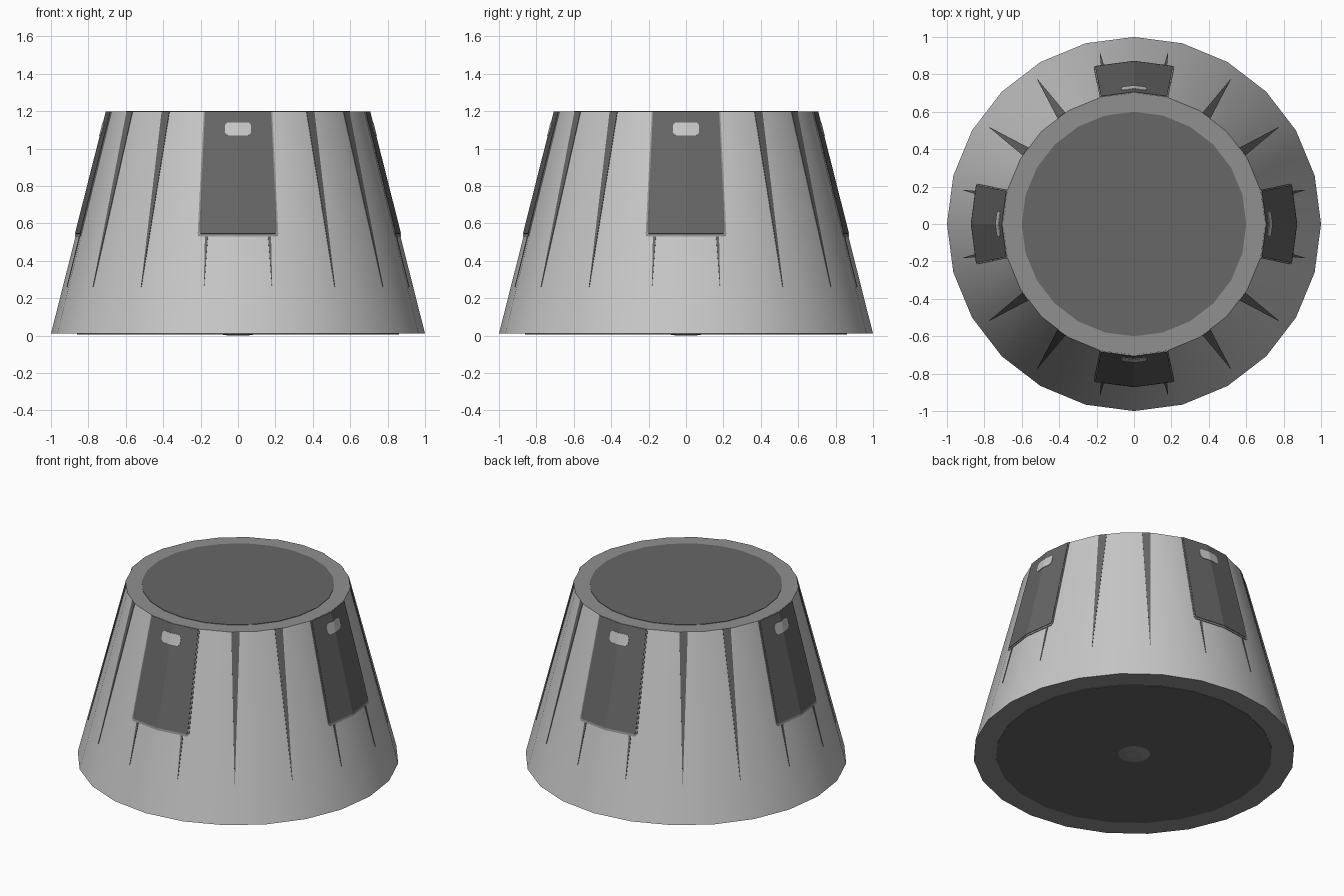
import bpy, bmesh, math

if "Cube" in bpy.data.objects:
    bpy.data.objects.remove(bpy.data.objects["Cube"])

Z0, Z1, R0, R1, SIDES = 0.01, 1.197, 1.0, 0.7, 24


def mat(name, v):
    m = bpy.data.materials.new(name)
    m.diffuse_color = (v, v, v, 1)
    m.use_nodes = True
    m.node_tree.nodes["Principled BSDF"].inputs["Base Color"].default_value = m.diffuse_color
    return m


LIGHT = mat("light grey", 0.58)
MEDIUM = mat("medium grey", 0.28)
DARK = mat("dark grey", 0.135)


def finish(bm, name, mats):
    me = bpy.data.meshes.new(name)
    bm.to_mesh(me)
    bm.free()
    for m in mats:
        me.materials.append(m)
    ob = bpy.data.objects.new(name, me)
    bpy.context.collection.objects.link(ob)
    return ob


def frustum(name, r0, r1, z0, z1, mats, sides=SIDES):
    bm = bmesh.new()
    bmesh.ops.create_cone(bm, cap_ends=True, segments=sides,
                          radius1=r0, radius2=r1, depth=z1 - z0)
    bmesh.ops.translate(bm, verts=bm.verts, vec=(0, 0, (z0 + z1) / 2))
    for f in bm.faces:
        f.material_index = len(mats) - 1 if abs(f.normal.z) > 0.9 else 0
    return finish(bm, name, mats)


def radius(z):
    return R0 + (R1 - R0) * (z - Z0) / (Z1 - Z0)


def on_wall(theta, z, offset):
    # point on the faceted wall, pushed outwards
    half = math.pi / SIDES
    a = theta % (2 * half) - half
    r = radius(z) * math.cos(half) / math.cos(a) + offset
    return (r * math.cos(theta), r * math.sin(theta), z)


def plate(name, centre, rows, offset, m):
    # thin plate following the wall; rows are (height, half width)
    bm = bmesh.new()
    grid = []
    for z, w in rows:
        a = math.asin(w / radius(z))
        grid.append([bm.verts.new(on_wall(centre + k * a, z, offset)) for k in (-1, 0, 1)])
    for lo, hi in zip(grid, grid[1:]):
        for i in range(2):
            bm.faces.new((lo[i], lo[i + 1], hi[i + 1], hi[i]))
    ob = finish(bm, name, [m])
    s = ob.modifiers.new("thickness", "SOLIDIFY")
    s.thickness, s.offset = 0.009, -1
    return ob


# Tapered body with medium grey end caps
body = frustum("body", R0, R1, Z0, Z1, [LIGHT, MEDIUM])
bpy.context.view_layer.objects.active = body
body.select_set(True)
bpy.ops.object.shade_smooth_by_angle(angle=math.radians(30))

# End discs and the small hub underneath
frustum("top_disc", 0.6, 0.6, 1.193, 1.2, [DARK])
frustum("bottom_disc", 0.86, 0.86, 0.007, 0.014, [DARK])
frustum("bottom_hub", 0.05, 0.12, 0.0, 0.01, [MEDIUM])

# Sixteen tapering ribs around the wall
for i in range(16):
    plate(f"rib_{i + 1}", math.radians(11.25 + 22.5 * i),
          [(0.26, 0.0008), (Z1, 0.026)], 0.003, DARK)

# Four panels with a border and a small light window
for i in range(4):
    c = i * math.pi / 2
    plate(f"panel_border_{i + 1}", c,
          [(0.53, 0.205), (0.545, 0.215), (Z1, 0.182)], 0.004, MEDIUM)
    plate(f"panel_{i + 1}", c,
          [(0.545, 0.2), (0.56, 0.206), (Z1, 0.175)], 0.007, DARK)
    plate(f"panel_window_{i + 1}", c,
          [(1.07, 0.056), (1.085, 0.07), (1.125, 0.07), (1.14, 0.056)], 0.01, LIGHT)
